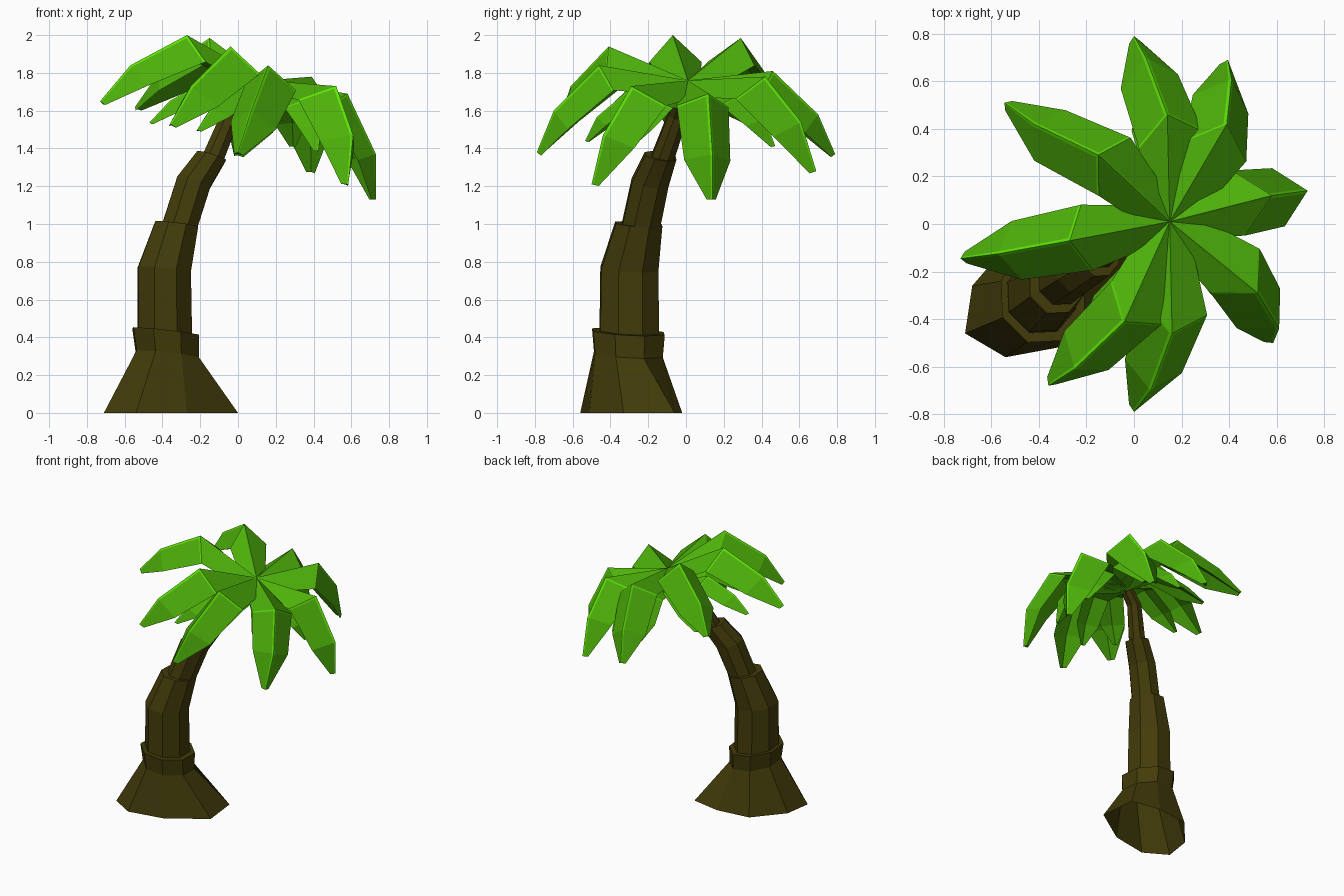
import bpy, bmesh, math
from mathutils import Vector

if "Cube" in bpy.data.objects:
    bpy.data.objects.remove(bpy.data.objects["Cube"])


def material(name, rgb):
    m = bpy.data.materials.new(name)
    m.diffuse_color = (*rgb, 1)
    m.use_nodes = True
    m.node_tree.nodes["Principled BSDF"].inputs["Base Color"].default_value = m.diffuse_color
    return m


BARK = material("dark_bark", (0.055, 0.044, 0.003))
LEAF = material("leaf_green", (0.075, 0.44, 0.003))
BRIGHT = material("bright_leaf_edge", (0.11, 0.76, 0.002))


def loft(name, rings, mats, caps=(True, True), rule=None):
    """Flat-shaded skin through rings of equal vertex count."""
    bm = bmesh.new()
    rows = [[bm.verts.new(p) for p in r] for r in rings]
    n = len(rows[0])
    for k, (a, b) in enumerate(zip(rows, rows[1:])):
        for i in range(n):
            j = (i + 1) % n
            f = bm.faces.new((a[i], b[i], b[j], a[j]))
            f.material_index = rule(k, i) if rule else 0
    for row, cap in ((rows[0], caps[0]), (rows[-1], caps[1])):
        if cap:
            bm.faces.new(row)
    bmesh.ops.recalc_face_normals(bm, faces=bm.faces)
    me = bpy.data.meshes.new(name)
    bm.to_mesh(me)
    bm.free()
    for m in mats:
        me.materials.append(m)
    ob = bpy.data.objects.new(name, me)
    bpy.context.collection.objects.link(ob)
    return ob


# Trunk: octagonal sections, tilted along the lean
def ring(cx, cy, z, r, tilt):
    pts = []
    for i in range(8):
        a = math.radians(205 + 45 * i)
        dx, dy = r * math.cos(a), 1.09 * r * math.sin(a)
        pts.append((cx + dx, cy + dy, z - tilt * (dx + 0.5 * dy)))
    return pts


foot = [(-.71, -.46, 0), (-.54, -.56, 0), (-.27, -.51, 0), (0, -.33, 0),
        (-.03, -.06, 0), (-.25, -.02, 0), (-.5, -.05, 0), (-.68, -.26, 0)]
loft("trunk_base", [foot, ring(-.375, -.305, .31, .178, .11),
                    ring(-.383, -.305, .43, .188, .11)], [BARK], (False, True))
loft("trunk_lower", [ring(-.388, -.30, .38, .155, .1),
                     ring(-.39, -.30, .76, .15, .1),
                     ring(-.325, -.25, 1.0, .122, .12)], [BARK])
loft("trunk_middle", [ring(-.318, -.245, .96, .10, .12),
                      ring(-.235, -.19, 1.22, .095, .3),
                      ring(-.14, -.135, 1.36, .082, .3)], [BARK])
loft("trunk_upper", [ring(-.145, -.135, 1.32, .06, .3),
                     ring(-.04, -.045, 1.57, .05, .4),
                     ring(.10, -.005, 1.70, .04, .4)], [BARK])

# Fronds: folded leaves along a ridge of peak, bend, tip
CROWN = Vector((.15, .01, 1.76))
RIDGES = [
    ((-.27, -.07, 2.0), (-.57, -.125, 1.84), (-.73, -.145, 1.65)),
    ((-.15, .29, 1.985), (-.42, .42, 1.80), (-.545, .51, 1.62)),
    ((.14, .46, 1.81), (.05, .70, 1.58), (0, .79, 1.37)),
    ((.39, .42, 1.78), (.41, .61, 1.54), (.395, .69, 1.28)),
    ((.58, .12, 1.69), (.73, .14, 1.37), (.73, .14, 1.13)),
    ((.52, -.29, 1.73), (.61, -.44, 1.47), (.585, -.50, 1.21)),
    ((.16, -.46, 1.84), (.07, -.70, 1.60), (0, -.79, 1.38)),
    ((-.04, -.41, 1.94), (-.25, -.61, 1.73), (-.36, -.68, 1.53)),
]


def lower(q):
    """Smaller, flatter copy of the crown tucked underneath."""
    d = q - CROWN
    return CROWN + Vector((d.x * .68 - .02, d.y * .68,
                           d.z * .55 + d.x * .07 - .10))


def frond(name, ridge, move=None):
    p1, p2, p3 = [Vector(p) for p in ridge]
    spec = [(CROWN, p1 - CROWN, .075, .085), (p1, p2 - p1, .14, .16),
            (p2, p3 - p1, .125, .13), (p3, p3 - p2, .025, .03)]
    out = p2 - CROWN
    side = Vector((-out.y, out.x, 0)).normalized()
    rings = []
    for p, t, w, d in spec:
        t.normalize()
        s = (side - t * side.dot(t)).normalized()
        n = t.cross(s)
        left, right = p + s * w - n * d, p - s * w - n * d
        e = .011 / .14 if w > .03 else .2
        rings.append([p, p.lerp(left, e), left, p - n * d * .6,
                      right, p.lerp(right, e)])
    # thin bright band just beyond the peak crease
    rings.insert(2, [a.lerp(b, .035) for a, b in zip(rings[1], rings[2])])
    if move:
        rings = [[move(q) for q in r] for r in rings]

    def rule(k, i):
        crease = k == 1 and i in (0, 1, 4, 5)
        return 1 if crease or (k > 1 and i in (0, 5)) else 0

    loft(name, rings, [LEAF, BRIGHT], rule=rule)


for i, r in enumerate(RIDGES):
    frond(f"upper_frond_{i + 1}", r)
    frond(f"lower_frond_{i + 1}", r, lower)
